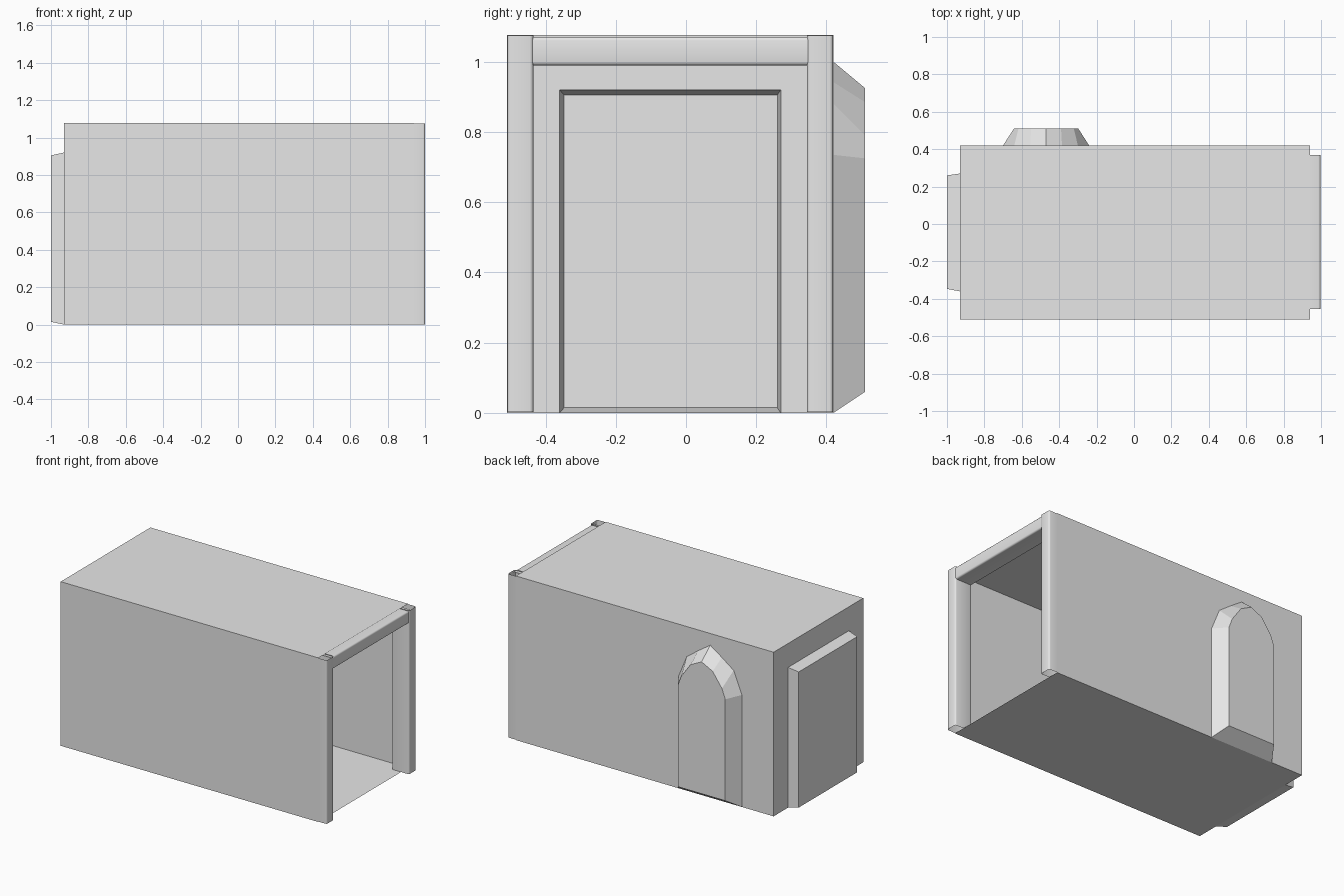
import bpy, bmesh, math

cube = bpy.data.objects.get("Cube")
if cube:
    bpy.data.objects.remove(cube, do_unlink=True)

grey = bpy.data.materials.new("plain_grey")
grey.use_nodes = True
grey.diffuse_color = (0.8, 0.8, 0.8, 1)
grey.node_tree.nodes["Principled BSDF"].inputs["Base Color"].default_value = (0.8, 0.8, 0.8, 1)

# Room limits
X0, X1 = -0.93, 0.94
Y0, Y1 = -0.51, 0.42
TOP = 1.077


def add_object(name, bm, smooth=False):
    mesh = bpy.data.meshes.new(name)
    bm.to_mesh(mesh)
    bm.free()
    mesh.materials.append(grey)
    obj = bpy.data.objects.new(name, mesh)
    bpy.context.collection.objects.link(obj)
    if smooth:
        bpy.ops.object.select_all(action='DESELECT')
        obj.select_set(True)
        bpy.context.view_layer.objects.active = obj
        bpy.ops.object.shade_smooth_by_angle(angle=math.radians(50))
    return obj


def sheet(name, points, outward):
    """One flat panel turned towards the given direction."""
    bm = bmesh.new()
    face = bm.faces.new([bm.verts.new(p) for p in points])
    face.normal_update()
    if sum(a * b for a, b in zip(face.normal, outward)) < 0:
        face.normal_flip()
    return add_object(name, bm)


def loft(name, start, end, cap=False, smooth=False):
    """Join two closed outlines, with an optional cap on the second."""
    bm = bmesh.new()
    a, b = [[bm.verts.new(p) for p in loop] for loop in (start, end)]
    n = len(a)
    for i in range(n):
        j = (i + 1) % n
        bm.faces.new((a[i], a[j], b[j], b[i]))
    if cap:
        bm.faces.new(b)
    bmesh.ops.recalc_face_normals(bm, faces=bm.faces)
    return add_object(name, bm, smooth)


def rounded_rect(u0, u1, v0, v1, r=0.01, steps=3):
    """Rectangle outline with small rounded corners."""
    corners = [(u1 - r, v1 - r), (u0 + r, v1 - r), (u0 + r, v0 + r), (u1 - r, v0 + r)]
    out = []
    for k, (u, v) in enumerate(corners):
        for s in range(steps + 1):
            t = (k + s / steps) * math.pi / 2
            out.append((u + r * math.cos(t), v + r * math.sin(t)))
    return out


def arch(half, bottom, cx=-0.47):
    """Mirror half an arch outline, running from foot to foot."""
    left = [(cx - half[-1][0], bottom)] + [(cx - x, z) for x, z in reversed(half)]
    right = [(cx + x, z) for x, z in half[1:]] + [(cx + half[-1][0], bottom)]
    return left + right


# Arched bay outlines at the wall and at its outer face
arch_wall = arch([(0, 1.0), (0.085, 0.942), (0.17, 0.88), (0.23, 0.735)], 0)
arch_out = arch([(0, 0.925), (0.08, 0.885), (0.148, 0.79), (0.172, 0.725)], 0.06)

# Doorway bay outlines in y and z
door_wall = [(-0.36, 0), (-0.36, 0.92), (0.27, 0.92), (0.27, 0)]
door_out = [(-0.347, 0.015), (-0.347, 0.905), (0.26, 0.905), (0.26, 0.015)]

# Room panels
for name, z, up in (("floor", 0, -1), ("roof", TOP, 1)):
    sheet(name, [(X0, Y0, z), (X1, Y0, z), (X1, Y1, z), (X0, Y1, z)], (0, 0, up))
sheet("front_wall", [(X0, Y0, 0), (X1, Y0, 0), (X1, Y0, TOP), (X0, Y0, TOP)], (0, -1, 0))

# Walls cut around the openings
outline = [(X0, 0)] + arch_wall + [(X1, 0), (X1, TOP), (X0, TOP)]
sheet("back_wall", [(x, Y1, z) for x, z in outline], (0, 1, 0))
outline = [(Y0, 0)] + door_wall + [(Y1, 0), (Y1, TOP), (Y0, TOP)]
sheet("end_wall", [(X0, y, z) for y, z in outline], (-1, 0, 0))

# Tapered bays
loft("arched_bay", [(x, Y1, z) for x, z in arch_wall],
     [(x, 0.51, z) for x, z in arch_out], cap=True)
loft("doorway_bay", [(X0, y, z) for y, z in door_wall],
     [(-1, y, z) for y, z in door_out], cap=True)

# Hollow posts and header around the open end
for name, y0, y1 in (("front_post", Y0 + 0.001, -0.435), ("back_post", 0.345, Y1 - 0.001)):
    ring = rounded_rect(0.875, 1.0, y0, y1)
    loft(name, [(x, y, 0.002) for x, y in ring],
         [(x, y, TOP - 0.002) for x, y in ring], smooth=True)
ring = rounded_rect(0.875, 0.996, 0.99, 1.071)
loft("header", [(x, -0.455, z) for x, z in ring],
     [(x, 0.37, z) for x, z in ring], smooth=True)
